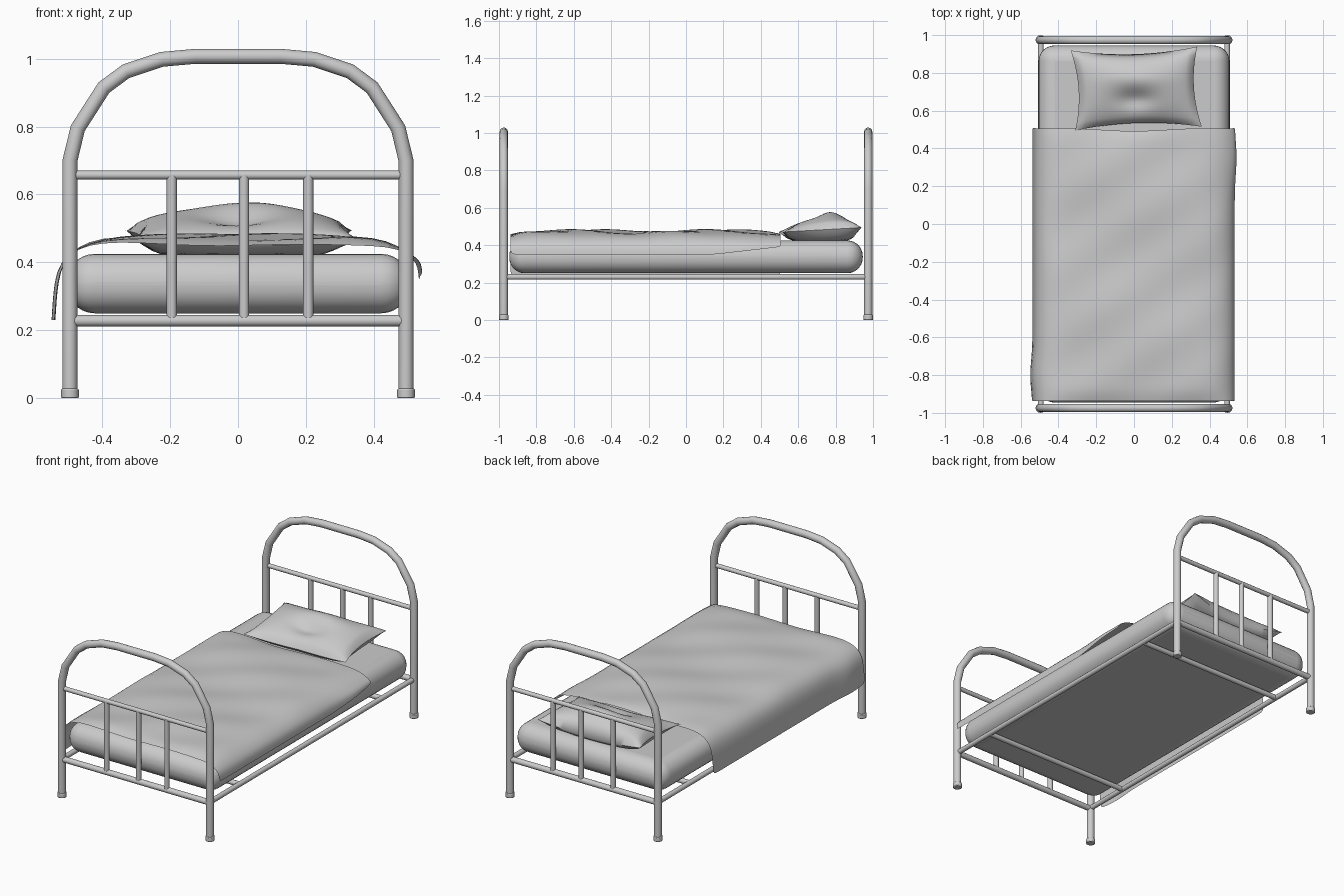
import bpy, bmesh, math
from math import sin, cos, pi, exp

if "Cube" in bpy.data.objects:
    bpy.data.objects.remove(bpy.data.objects["Cube"])


def smooth(ob, angle=50):
    bpy.ops.object.select_all(action='DESELECT')
    ob.select_set(True)
    bpy.context.view_layer.objects.active = ob
    bpy.ops.object.shade_smooth_by_angle(angle=math.radians(angle))


def tube(name, pts, r, res=4):
    cu = bpy.data.curves.new(name, 'CURVE')
    cu.dimensions = '3D'
    cu.bevel_depth, cu.bevel_resolution, cu.use_fill_caps = r, res, True
    sp = cu.splines.new('POLY')
    sp.points.add(len(pts) - 1)
    for p, co in zip(sp.points, pts):
        p.co = (*co, 1)
    ob = bpy.data.objects.new(name, cu)
    bpy.context.collection.objects.link(ob)
    bpy.ops.object.select_all(action='DESELECT')
    ob.select_set(True)
    bpy.context.view_layer.objects.active = ob
    bpy.ops.object.convert(target='MESH')
    smooth(bpy.context.object)


def sheet(bm, nu, nv, fn):
    g = [[bm.verts.new(fn(i / nu, j / nv)) for j in range(nv + 1)] for i in range(nu + 1)]
    for i in range(nu):
        for j in range(nv):
            bm.faces.new((g[i][j], g[i + 1][j], g[i + 1][j + 1], g[i][j + 1]))


def mesh_object(name, bm):
    me = bpy.data.meshes.new(name)
    bm.to_mesh(me)
    bm.free()
    ob = bpy.data.objects.new(name, me)
    bpy.context.collection.objects.link(ob)
    return ob


# Headboard and footboard: arched tube, rails, spindles, feet
arch = [(.495, .01), (.495, .70), (.472, .795), (.395, .915), (.33, .963), (.225, .998), (.125, 1.007)]
for end, s in (("footboard", -1), ("headboard", 1)):
    y = .974 * s
    path = [(-x, y, z) for x, z in arch] + [(x, y, z) for x, z in reversed(arch)]
    tube(end + "_arch", path, .022)
    tube(end + "_upper_rail", [(-.495, y, .657), (.495, y, .657)], .013)
    tube(end + "_lower_rail", [(-.495, y, .228), (.495, y, .228)], .017)
    for k, x in enumerate((-.195, .018, .207)):
        tube(f"{end}_spindle_{k}", [(x, y, .228), (x, y, .657)], .015)
    for side, x in (("left", -.495), ("right", .495)):
        bpy.ops.mesh.primitive_cylinder_add(vertices=16, radius=.026, depth=.028, location=(x, y, .014))
        foot = bpy.context.object
        foot.name = f"{end}_{side}_foot"
        b = foot.modifiers.new("round", 'BEVEL')
        b.width, b.segments = .004, 2
        smooth(foot)

# Side rails and cross bars under the mattress
for side, x in (("left", -.493), ("right", .493)):
    tube(side + "_side_rail", [(x, -.974, .23), (x, .974, .23)], .015)
for name, y in (("front_cross_bar", -.69), ("back_cross_bar", .67)):
    tube(name, [(-.493, y, .23), (.493, y, .23)], .015)

# Mattress
bpy.ops.mesh.primitive_cube_add(size=1, location=(0, 0, .3375))
mattress = bpy.context.object
mattress.name = "mattress"
mattress.scale = (1.01, 1.89, .175)
bpy.ops.object.transform_apply(location=False, rotation=False, scale=True)
b = mattress.modifiers.new("round", 'BEVEL')
b.width, b.segments = .083, 7
smooth(mattress)

# Blanket: draped cross-section swept along the bed
section = [(-.538, .23), (-.535, .28), (-.53, .34), (-.515, .4), (-.475, .445), (-.4, .468), (-.3, .473),
           (-.2, .475), (-.1, .477), (0, .478), (.1, .477), (.2, .475), (.3, .473), (.4, .468),
           (.475, .448), (.518, .41), (.53, .385), (.533, .35)]


def blanket_point(u, v):
    x, z = section[round(u * (len(section) - 1))]
    y = -.938 + v * 1.445
    flat = max(0, 1 - abs(x / .5) ** 6)
    z += flat * (.006 * sin(9 * y + 4 * x) + .005 * sin(17 * y - 11 * x + 1))
    z -= .022 * flat * (exp(-(y + .94) / .03) + .6 * exp((y - .507) / .04))
    if x > .5:                                  # right hem rises to the head end
        z += .04 * max(0, (y - .15) / .35) * (.42 - z) / .07
        x += .01 * exp(-((y - .35) / .12) ** 2)
    if x < -.5:
        x -= .012 * exp(-((y + .8) / .1) ** 2)
    if v == 1:
        y -= .008 * (1 + cos(9 * x)) * flat
    return x, y, z


bm = bmesh.new()
sheet(bm, len(section) - 1, 32, blanket_point)
blanket = mesh_object("blanket", bm)
m = blanket.modifiers.new("soft", 'SUBSURF')
m.levels = m.render_levels = 1
smooth(blanket, 80)

# Pillow: two bulged sheets welded at the seam, with a head dent
def pillow_point(top):
    def fn(u, v):
        a, c = 2 * u - 1, 2 * v - 1
        x = .012 + .012 * -c + a * (.335 - .03 * (1 - c * c))
        y = .717 + .01 * a + c * (.212 - .03 * (1 - a * a))
        w = ((1 - a * a) * (1 - c * c)) ** .5
        seam = .452 + .03 * a * a + .012 * c * abs(a)
        if not top:
            return x, y, seam + (.424 - seam) * min(1, w * 1.6)
        z = seam + w * (.105 + .03 * c)
        z -= .032 * exp(-((x - .01) / .1) ** 2 - ((y - .66) / .05) ** 2)
        z += .012 * exp(-((x - .01) / .16) ** 2 - ((y - .77) / .05) ** 2)
        return x, y, z + w * .005 * sin(14 * x + 9 * y)
    return fn


bm = bmesh.new()
for top in (True, False):
    sheet(bm, 28, 20, pillow_point(top))
bmesh.ops.remove_doubles(bm, verts=bm.verts, dist=.0005)
bmesh.ops.recalc_face_normals(bm, faces=bm.faces)
smooth(mesh_object("pillow", bm), 60)
